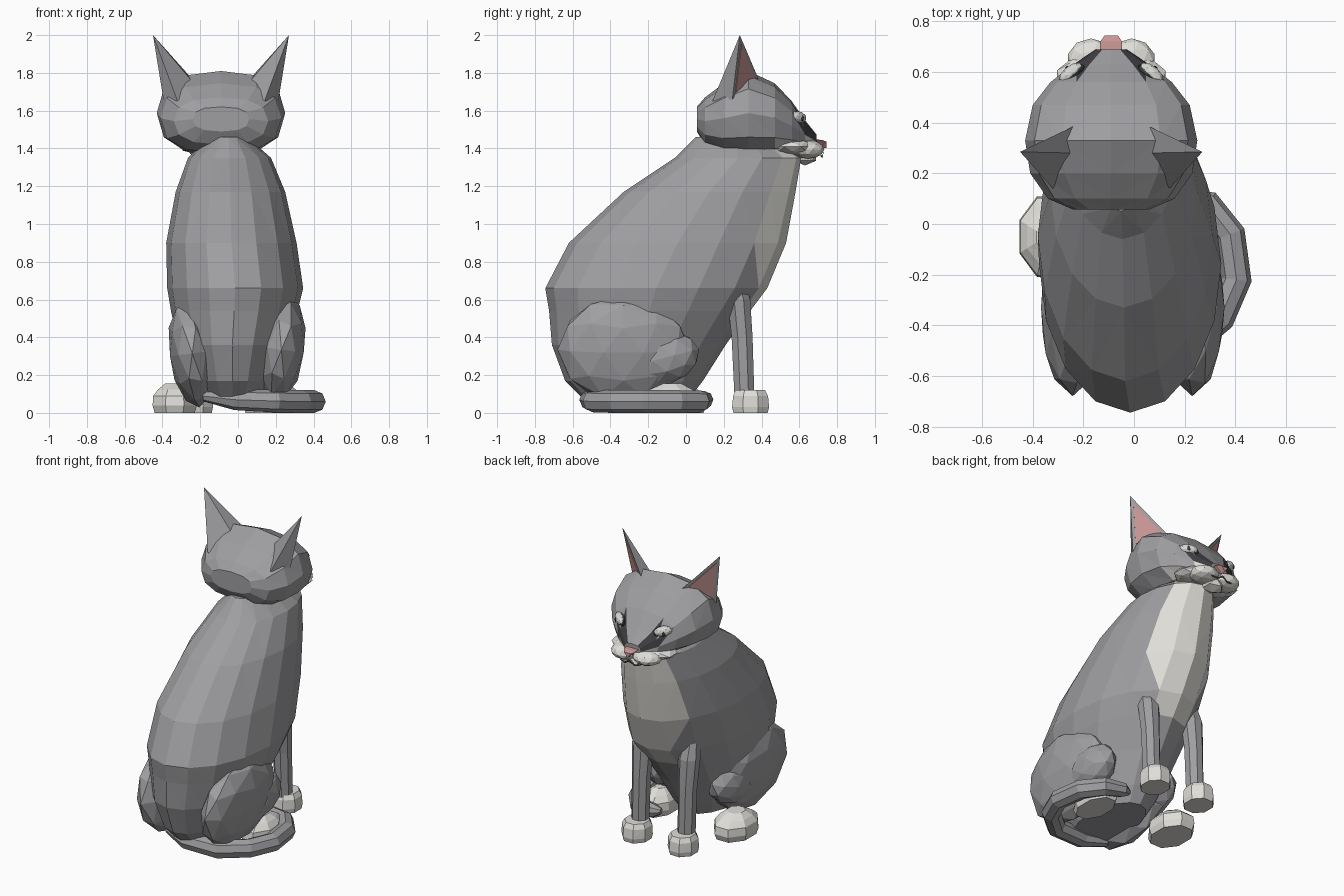
import bpy, bmesh, math
from mathutils import Vector, Matrix

if "Cube" in bpy.data.objects:
    bpy.data.objects.remove(bpy.data.objects["Cube"])

HX = -0.09  # head centre line


def colour(name, rgb):
    m = bpy.data.materials.new(name)
    m.diffuse_color = (*rgb, 1)
    m.use_nodes = True
    m.node_tree.nodes["Principled BSDF"].inputs["Base Color"].default_value = m.diffuse_color
    return m


FUR = colour("grey fur", (0.345, 0.345, 0.36))
WHITE = colour("white fur", (0.74, 0.73, 0.69))
PINK = colour("pink skin", (0.58, 0.31, 0.30))
DARK = colour("dark markings", (0.05, 0.05, 0.055))
EYE = colour("pale eye", (0.66, 0.68, 0.64))


def finish(bm, name, mats):
    bmesh.ops.recalc_face_normals(bm, faces=bm.faces)
    me = bpy.data.meshes.new(name)
    bm.to_mesh(me)
    bm.free()
    ob = bpy.data.objects.new(name, me)
    for m in mats:
        me.materials.append(m)
    bpy.context.collection.objects.link(ob)
    return ob


def loft(name, rings, n, mats, rule=None, phase=0.0, power=1.0):
    """Skin rings of (centre, U, V) with mirrored triangles; power < 1 gives boxier rings."""
    def shape(k):
        return math.copysign(abs(k) ** power, k) if abs(k) > 1e-6 else 0

    bm = bmesh.new()
    vs = []
    for c, u, v in rings:
        row = []
        for j in range(n):
            t = 2 * math.pi * (j + phase) / n
            row.append(bm.verts.new(Vector(c) + Vector(u) * shape(math.sin(t)) + Vector(v) * shape(math.cos(t))))
        vs.append(row)
    for i in range(len(vs) - 1):
        for j in range(n):
            k = (j + 1) % n
            a, b, c, d = vs[i][j], vs[i][k], vs[i + 1][k], vs[i + 1][j]
            tris = [(a, c, d), (a, b, c)] if j < n // 2 else [(b, c, d), (a, b, d)]
            for t in tris:
                f = bm.faces.new(t)
                if rule:
                    f.material_index = rule(j, f.calc_center_median())
    bm.faces.new(vs[0])
    bm.faces.new(vs[-1])
    return finish(bm, name, mats)


def flat_ring(x, y0, y1, z, rx):
    return ((x, (y0 + y1) / 2, z), (rx, 0, 0), (0, (y1 - y0) / 2, 0))


def ball(name, loc, r, mat, rot=(0, 0, 0), sub=2):
    bm = bmesh.new()
    bmesh.ops.create_icosphere(bm, subdivisions=sub, radius=1)
    M = Matrix.Translation(loc)
    for a, ax in zip(rot, "XYZ"):
        M = M @ Matrix.Rotation(a, 4, ax)
    bm.transform(M @ Matrix.Diagonal((*r, 1)))
    return finish(bm, name, [mat])


# Body with a white bib narrowing down the chest
def bib(j, c):
    return int(j in (0, 1, 14, 15) and c.z > 0.54 and abs(c.x + 0.022) < (c.z - 0.44) * 0.68)


body = [(-.03, -.55, .02, .08, .16), (-.03, -.64, .09, .17, .215), (-.03, -.71, .21, .36, .285),
        (-.02, -.725, .34, .54, .335), (-.015, -.745, .43, .66, .36), (-.035, -.62, .53, .9, .345),
        (-.04, -.33, .58, 1.17, .29), (-.045, -.06, .61, 1.35, .22), (-.05, .05, .48, 1.46, .10)]
loft("body", [flat_ring(x, a, b, z, r) for x, a, b, z, r in body], 16, [FUR, WHITE], bib)

# Head lofted from the back of the skull to the nose bridge
head = [(.057, .15, 1.49, 1.62), (.10, .25, 1.42, 1.67), (.20, .32, 1.375, 1.745), (.33, .34, 1.365, 1.81),
        (.47, .31, 1.38, 1.745), (.56, .24, 1.39, 1.65), (.63, .15, 1.395, 1.55), (.69, .06, 1.40, 1.475)]


def mask(j, c):
    # white lower cheeks, dark streaks beside the nose bridge
    if c.y > .49 and c.z < 1.455:
        return 2
    return int(c.y > .585 and j in (1, 2, 9, 10) and c.z > 1.46)


loft("head", [((HX, y, (a + b) / 2), (r, 0, 0), (0, 0, (b - a) / 2)) for y, r, a, b in head],
     12, [FUR, DARK, WHITE], mask, power=.8)

# Muzzle, chin and nose
ball("muzzle", (HX, .565, 1.41), (.225, .135, .05), WHITE)
ball("chin", (HX, .63, 1.355), (.075, .07, .045), WHITE, sub=1)
loft("nose", [((HX, .69, 1.435), (.05, 0, 0), (0, 0, .025)), ((HX, .72, 1.43), (.05, 0, 0), (0, 0, .03)),
              ((HX, .745, 1.425), (.03, 0, 0), (0, 0, .022))], 3, [PINK], phase=1.5)

for s, side in ((-1, "left"), (1, "right")):
    # Whisker pad, mouth line and eye
    ball(side + "_whisker_pad", (HX + s * .08, .645, 1.395), (.095, .088, .05), WHITE)
    loft(side + "_mouth_line", [((HX, .727, 1.378), (.006, 0, 0), (0, 0, .006)),
                                ((HX + s * .035, .722, 1.355), (.006, 0, 0), (0, 0, .006)),
                                ((HX + s * .075, .712, 1.362), (.004, 0, 0), (0, 0, .004))], 4, [DARK])
    ball(side + "_eye_rim", (HX + s * .155, .587, 1.56), (.064, .02, .036), DARK, (0, -s * .2, -s * .7))
    ball(side + "_eye", (HX + s * .16, .594, 1.565), (.058, .03, .032), EYE, (0, -s * .2, -s * .7))
    ball(side + "_pupil", (HX + s * .176, .617, 1.558), (.010, .006, .018), DARK, (0, 0, -s * .7), 1)

    # Ear: four-sided spike with a pink inner plate on the outer forward face
    pts = [(.15, .385, 1.765), (.14, .28, 1.74), (.23, .14, 1.65), (.305, .245, 1.66), (.36, .285, 2.0)]
    P = [Vector((HX + s * x, y, z)) for x, y, z in pts]
    bm = bmesh.new()
    v = [bm.verts.new(p) for p in P]
    for k in range(4):
        bm.faces.new((v[k], v[(k + 1) % 4], v[4]))
    bm.faces.new(v[:4])
    finish(bm, side + "_ear", [FUR])
    tri = [P[0], P[3], P[4]]
    mid = sum(tri, Vector()) / 3
    out = (P[3] - P[0]).cross(P[4] - P[0]).normalized()
    out *= 0.004 if out.y > 0 else -0.004
    bm = bmesh.new()
    a = [bm.verts.new(mid + (p - mid) * .74 + out) for p in tri]
    b = [bm.verts.new(mid + (p - mid) * .74 - out * .5) for p in tri]
    bm.faces.new(a)
    bm.faces.new(b)
    for k in range(3):
        bm.faces.new((a[k], a[(k + 1) % 3], b[(k + 1) % 3], b[k]))
    finish(bm, side + "_inner_ear", [PINK])

    # Front leg and paw
    x = -.05 + s * .17
    leg = [(.07, .31, .055, .057), (.4, .297, .058, .06), (.6, .28, .07, .065), (.74, .25, .05, .045)]
    loft(side + "_front_leg", [((x, y, z), (rx, 0, 0), (0, ry, 0)) for z, y, rx, ry in leg], 8, [FUR], phase=.5)
    paw = [(0, .088, .098), (.03, .094, .106), (.09, .092, .1), (.12, .075, .083)]
    loft(side + "_front_paw", [((x, .342, z), (rx, 0, 0), (0, ry, 0)) for z, rx, ry in paw], 8, [WHITE], phase=.5)

    # Hind foot
    fx, fy, w = (-.335, -.05, .115) if s < 0 else (.235, -.08, .095)
    foot = [(0, w, .155), (.04, w + .012, .172), (.09, w + .008, .165), (.125, w - .02, .12), (.155, w - .06, .06)]
    loft(side + "_hind_foot", [((fx, fy, z), (rx, 0, 0), (0, ry, 0)) for z, rx, ry in foot], 8, [WHITE], phase=.5)

    # Haunch with a knee bulge at the front
    hx, hz = (-.242, .315) if s < 0 else (.23, .335)
    ball(side + "_haunch", (hx, -.33, hz), (.125, .35, .288), FUR, (0, s * .13, 0))
    ball(side + "_knee", (hx, -.12, .29), (.11, .195, .14), FUR, (.25, 0, 0))

# Tail curled along the ground around the right side
path = [(-.18, -.47, .09, .03), (-.02, -.51, .07, .055), (.2, -.49, .062, .06), (.34, -.37, .06, .06),
        (.405, -.22, .06, .06), (.38, -.04, .06, .06), (.29, .075, .06, .058), (.17, .10, .07, .045),
        (.12, .09, .075, .02)]
rings = []
for i, (x, y, z, r) in enumerate(path):
    p, q = path[max(i - 1, 0)], path[min(i + 1, len(path) - 1)]
    d = Vector((q[0] - p[0], q[1] - p[1], 0)).normalized()
    rings.append(((x, y, z), (d.y * r, -d.x * r, 0), (0, 0, r)))
loft("tail", rings, 8, [FUR])
